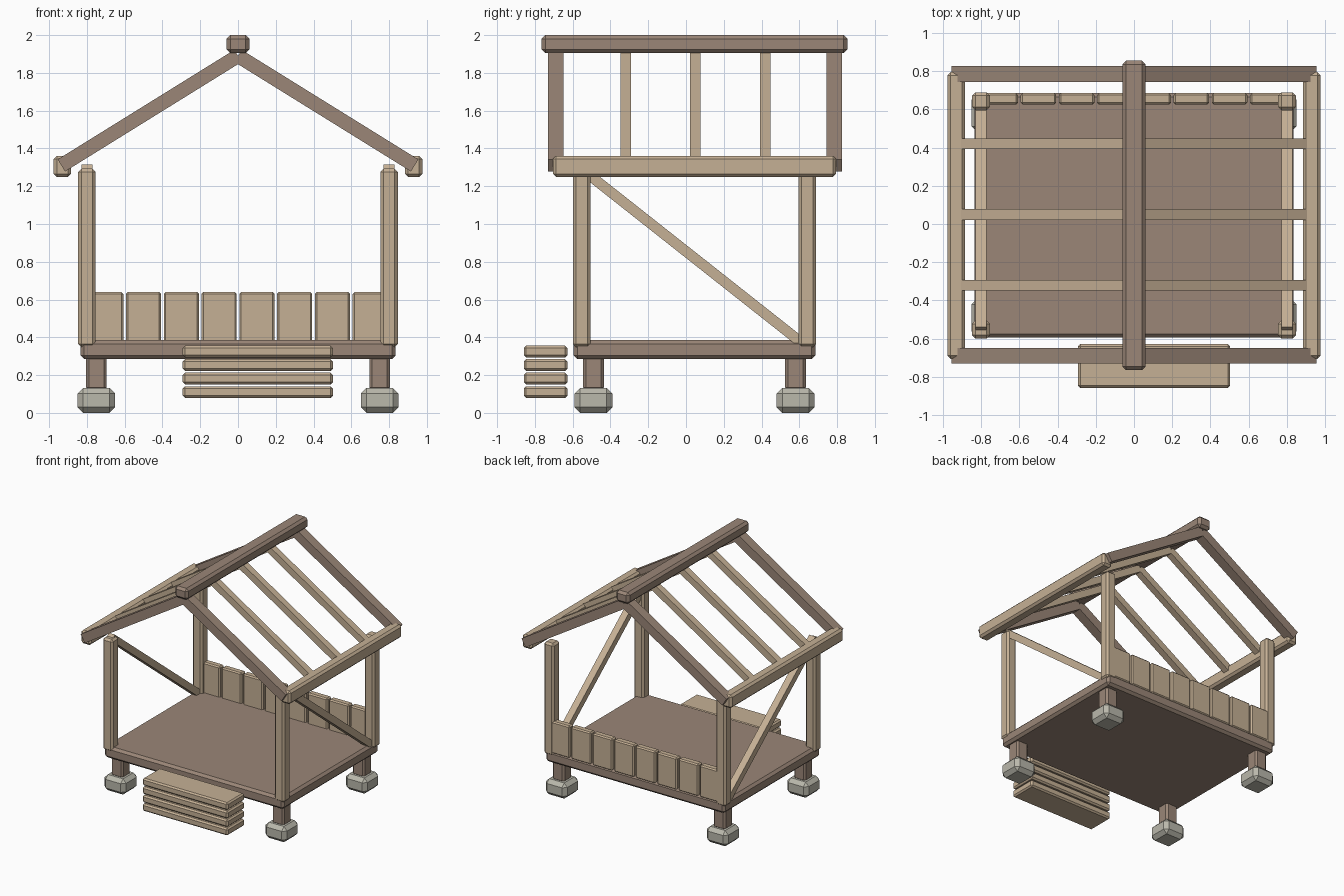
import bpy
import math
from mathutils import Vector, Matrix

cube = bpy.data.objects.get("Cube")
if cube:
    bpy.data.objects.remove(cube, do_unlink=True)


def material(name, rgb):
    m = bpy.data.materials.new(name)
    m.use_nodes = True
    m.diffuse_color = (*rgb, 1)
    m.node_tree.nodes["Principled BSDF"].inputs["Base Color"].default_value = (*rgb, 1)
    return m


light_wood = material("light_wood", (0.56, 0.435, 0.30))
dark_wood = material("dark_wood", (0.325, 0.24, 0.185))
concrete = material("concrete", (0.49, 0.48, 0.41))


def block(name, centre, size, mat, bevel=0.0, rotation=None):
    """Box with flat chamfered edges."""
    bpy.ops.mesh.primitive_cube_add(size=1)
    ob = bpy.context.object
    ob.name = name
    ob.data.transform(Matrix.Diagonal((*size, 1)))
    ob.location = centre
    if rotation:
        ob.rotation_euler = rotation
    ob.data.materials.append(mat)
    if bevel:
        mod = ob.modifiers.new("chamfer", 'BEVEL')
        mod.width = bevel
        mod.segments = 1
    return ob


def strut(name, start, end, thick, depth, mat):
    """Straight timber from start to end, its depth lying in the vertical plane."""
    a, b = Vector(start), Vector(end)
    d = b - a
    pitch = math.atan2(d.z, math.hypot(d.x, d.y))
    heading = math.atan2(d.y, d.x)
    return block(name, (a + b) / 2, (d.length, thick, depth), mat,
                 rotation=(0, -pitch, heading))


# Floor deck
block("floor_deck", (0, 0.045, 0.335), (1.67, 1.28, 0.1), dark_wood, 0.02)

# Footings, stubs and corner posts
for side, sx in (("left", 1), ("right", -1)):
    for end, fy, py in (("front", -0.49, -0.552), ("back", 0.58, 0.642)):
        tag = f"{end}_{side}"
        block(f"footing_{tag}", (sx * 0.75, fy, 0.066), (0.2, 0.2, 0.132), concrete, 0.03)
        block(f"stub_post_{tag}", (sx * 0.75, fy, 0.215), (0.11, 0.11, 0.19), dark_wood, 0.015)
        block(f"corner_post_{tag}", (sx * 0.8, py, 0.82), (0.093, 0.094, 0.945), light_wood, 0.017)

    # Diagonal side brace
    strut(f"brace_{side}", (sx * 0.8, -0.555, 1.293), (sx * 0.8, 0.64, 0.35),
          0.058, 0.055, light_wood)

    # Eave beam
    block(f"eave_beam_{side}", (sx * 0.93, 0.045, 1.305), (0.092, 1.5, 0.112), light_wood, 0.017)

    # Gable rafters
    for end, y in (("front", -0.69), ("back", 0.785)):
        strut(f"gable_rafter_{end}_{side}", (sx * 0.935, y, 1.31), (0, y, 1.89),
              0.082, 0.075, dark_wood)

    # Inner rafters
    for i, y in enumerate((-0.32, 0.05, 0.42)):
        strut(f"inner_rafter_{side}_{i + 1}", (sx * 0.9, y, 1.332), (0, y, 1.89),
              0.056, 0.056, light_wood)

# Ridge beam
block("ridge_beam", (0, 0.045, 1.952), (0.122, 1.62, 0.096), dark_wood, 0.02)

# Low back wall of planks
for i in range(8):
    block(f"wall_plank_{i + 1}", (-0.7 + 0.2 * i, 0.655, 0.505), (0.186, 0.06, 0.27),
          light_wood, 0.01)

# Stacked entry step
for i in range(4):
    block(f"step_board_{i + 1}", (0.105, -0.743, 0.11 + 0.0715 * i), (0.795, 0.23, 0.062),
          light_wood, 0.012)
